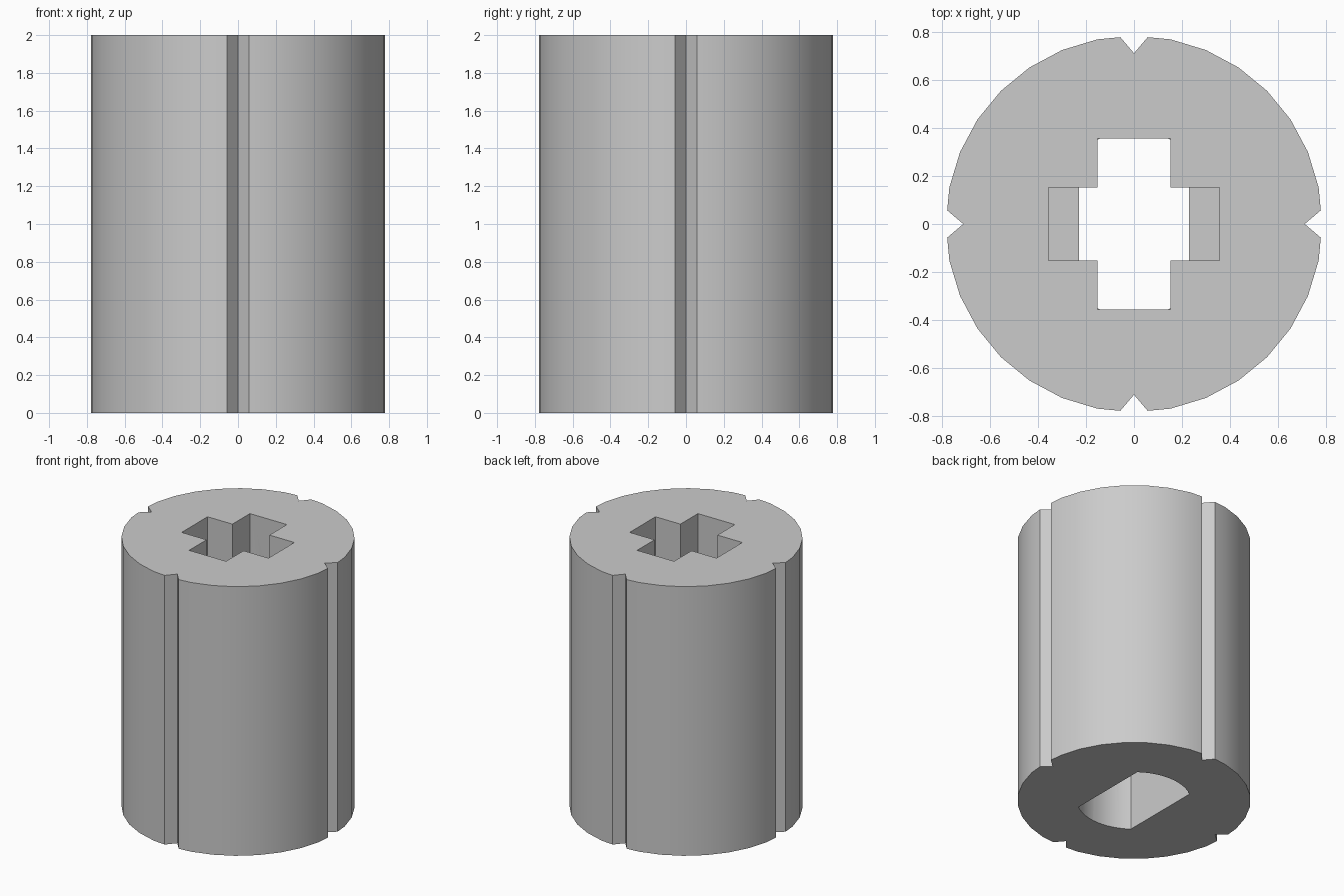
import bpy
import bmesh
from math import sin, cos, pi, asin, radians

cube = bpy.data.objects.get("Cube")
if cube:
    bpy.data.objects.remove(cube)

HEIGHT = 2.0
RADIUS = 0.785
SOCKET_DEPTH = 1.0

grey = bpy.data.materials.new("plain grey")
grey.use_nodes = True
colour = (0.6, 0.6, 0.6, 1)
grey.diffuse_color = colour
grey.node_tree.nodes["Principled BSDF"].inputs["Base Color"].default_value = colour


def prism(name, outline, low, high):
    """Extrude a closed outline from low to high."""
    bm = bmesh.new()
    base = bm.faces.new([bm.verts.new((x, y, low)) for x, y in outline])
    result = bmesh.ops.extrude_face_region(bm, geom=[base])
    top = [v for v in result["geom"] if isinstance(v, bmesh.types.BMVert)]
    bmesh.ops.translate(bm, vec=(0, 0, high - low), verts=top)
    bmesh.ops.recalc_face_normals(bm, faces=bm.faces)
    mesh = bpy.data.meshes.new(name)
    bm.to_mesh(mesh)
    bm.free()
    mesh.materials.append(grey)
    obj = bpy.data.objects.new(name, mesh)
    bpy.context.collection.objects.link(obj)
    return obj


def quarter_turns(points):
    """Repeat a run of points around the axis four times."""
    out, run = [], points
    for _ in range(4):
        out += run
        run = [(-y, x) for x, y in run]
    return out


def cut(target, cutter):
    cutter.hide_render = True
    mod = target.modifiers.new("cut", "BOOLEAN")
    mod.operation = "DIFFERENCE"
    mod.solver = "EXACT"
    mod.object = cutter
    bpy.context.view_layer.objects.active = target
    bpy.ops.object.modifier_apply(modifier=mod.name)
    bpy.data.objects.remove(cutter)


# Round body with a V groove on each of four sides
arc = [(RADIUS * cos(i * pi / 16), RADIUS * sin(i * pi / 16)) for i in range(1, 8)]
body = prism("grooved_body",
             quarter_turns([(0.712, 0), (0.779, 0.057)] + arc + [(0.057, 0.779)]),
             0, HEIGHT)

# Cross socket sunk from the top
arm, half = 0.357, 0.152
cross = prism("cross_cutter",
              quarter_turns([(arm, -half), (arm, half), (half, half)]),
              HEIGHT - SOCKET_DEPTH, HEIGHT + 0.1)

# Double-flat shaft hole from the bottom, meeting the socket
shaft_radius, flat, steps = 0.384, 0.23, 12
spread = asin(flat / shaft_radius)
angles = [pi / 2 - spread + 2 * spread * i / steps for i in range(steps + 1)]
end = [(shaft_radius * cos(a), shaft_radius * sin(a)) for a in angles]
shaft = prism("shaft_cutter", end + [(-x, -y) for x, y in end],
              -0.1, HEIGHT - SOCKET_DEPTH + 0.001)

cut(body, cross)
cut(body, shaft)

# Smooth round walls with crisp edges
bpy.ops.object.select_all(action="DESELECT")
body.select_set(True)
bpy.context.view_layer.objects.active = body
bpy.ops.object.shade_smooth_by_angle(angle=radians(25))
